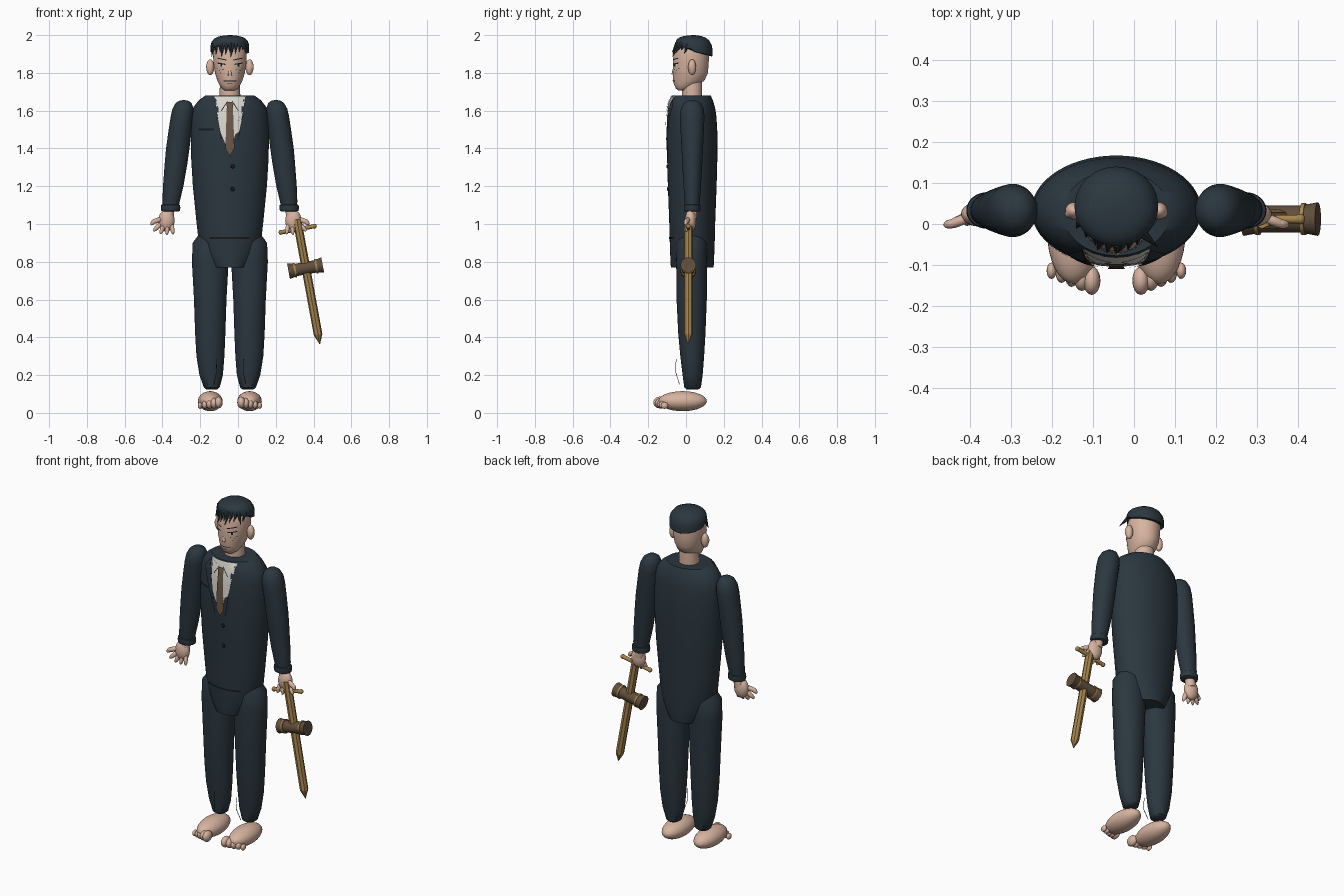
import bpy, bmesh, math
from mathutils import Vector

if "Cube" in bpy.data.objects:
    bpy.data.objects.remove(bpy.data.objects["Cube"])

CX = -0.043  # body centre line


def material(name, r, g, b):
    m = bpy.data.materials.new(name)
    m.diffuse_color = (r, g, b, 1)
    m.use_nodes = True
    m.node_tree.nodes["Principled BSDF"].inputs["Base Color"].default_value = m.diffuse_color
    return m


SUIT = material("navy suit", 0.024, 0.038, 0.050)
DARK = material("near black", 0.008, 0.010, 0.013)
SKIN = material("skin", 0.68, 0.45, 0.345)
SHIRT = material("shirt white", 0.72, 0.70, 0.64)
TIE = material("tie brown", 0.15, 0.10, 0.066)
GOLD = material("old gold", 0.38, 0.235, 0.075)
WOOD = material("mallet brown", 0.12, 0.077, 0.046)


def finish(name, bm, mat, angle=40):
    bmesh.ops.recalc_face_normals(bm, faces=bm.faces[:])
    me = bpy.data.meshes.new(name)
    bm.to_mesh(me)
    bm.free()
    me.materials.append(mat)
    for p in me.polygons:
        p.use_smooth = True
    me.set_sharp_from_angle(angle=math.radians(angle))
    ob = bpy.data.objects.new(name, me)
    bpy.context.collection.objects.link(ob)
    return ob


def loft(name, rings, mat, n=40):
    """Skin elliptical rings given as (z, cx, cy, rx, ry)."""
    bm = bmesh.new()
    loops = []
    for z, cx, cy, rx, ry in rings:
        loops.append([bm.verts.new((cx + rx * math.cos(2 * math.pi * i / n),
                                    cy + ry * math.sin(2 * math.pi * i / n), z)) for i in range(n)])
    for a, b in zip(loops, loops[1:]):
        for i in range(n):
            bm.faces.new((a[i], a[(i + 1) % n], b[(i + 1) % n], b[i]))
    bm.faces.new(loops[0])
    bm.faces.new(loops[-1])
    return finish(name, bm, mat)


def rod(name, a, b, r1, r2, mat, n=16):
    a, b = Vector(a), Vector(b)
    bm = bmesh.new()
    bmesh.ops.create_cone(bm, cap_ends=True, segments=n, radius1=r1, radius2=r2, depth=(b - a).length)
    q = (b - a).to_track_quat('Z', 'Y')
    for v in bm.verts:
        v.co = q @ v.co + (a + b) / 2
    return finish(name, bm, mat)


def ball(name, c, size, mat, axis=(0, 0, 1), n=24):
    bm = bmesh.new()
    bmesh.ops.create_uvsphere(bm, u_segments=n, v_segments=n // 2, radius=1)
    q = Vector(axis).to_track_quat('Z', 'Y')
    for v in bm.verts:
        v.co = q @ Vector((v.co.x * size[0], v.co.y * size[1], v.co.z * size[2])) + Vector(c)
    return finish(name, bm, mat)


def front_y(rings, x, z):
    """Front surface of a lofted part at x, z."""
    for a, b in zip(rings, rings[1:]):
        if a[0] <= z <= b[0]:
            t = (z - a[0]) / (b[0] - a[0])
            _, cx, cy, rx, ry = [p + (q - p) * t for p, q in zip(a, b)]
            u = min(1, abs(x - cx) / rx)
            return cy - ry * math.sqrt(1 - u * u)
    return 0


def patch(name, rings, pts, mat, off=0.003):
    """Thin plate laid over the front of a lofted part; points are (x from centre, z)."""
    bm = bmesh.new()
    bm.faces.new([bm.verts.new((CX + x, 0, z)) for x, z in pts])
    bmesh.ops.triangulate(bm, faces=bm.faces[:])
    bmesh.ops.subdivide_edges(bm, edges=bm.edges[:], cuts=5, use_grid_fill=True)
    for v in bm.verts:
        v.co.y = front_y(rings, v.co.x, v.co.z) - off
    return finish(name, bm, mat)


def strip(name, rings, x1, z1, x2, z2, w, mat, off=0.003):
    d = Vector((x2 - x1, z2 - z1)).normalized() * w / 2
    patch(name, rings, [(x1 - d.y, z1 + d.x), (x1 + d.y, z1 - d.x),
                        (x2 + d.y, z2 - d.x), (x2 - d.y, z2 + d.x)], mat, off)


# Jacket body with rounded lower flap
torso = [(z, CX, cy, rx, ry) for z, cy, rx, ry in (
    (0.77, .033, .10, .113), (0.80, .033, .122, .115), (0.85, .033, .148, .117),
    (0.93, .033, .168, .12), (1.02, .033, .178, .122), (1.2, .033, .196, .129),
    (1.35, .033, .205, .133), (1.47, .033, .207, .134), (1.57, .032, .203, .129),
    (1.62, .031, .192, .122), (1.655, .029, .165, .113), (1.68, .027, .13, .104))]
loft("jacket", torso, SUIT, 56)

# Shirt, collar, lapels and tie
patch("shirt", torso, [(-.082, 1.675), (.082, 1.675), (.052, 1.49), (.022, 1.47), (0, 1.37),
                       (-.022, 1.47), (-.052, 1.49)], SHIRT)
patch("tie", torso, [(-.016, 1.63), (.016, 1.63), (.024, 1.40), (0, 1.36), (-.024, 1.40)], TIE, .009)
patch("tie_knot", torso, [(-.02, 1.645), (.02, 1.645), (.012, 1.60), (-.012, 1.60)], TIE, .012)
for s in (-1, 1):
    patch("collar_wing", torso, [(s * .078, 1.675), (s * .012, 1.65), (s * .045, 1.60)], SHIRT, .008)
    strip("collar_edge", torso, s * .012, 1.65, s * .045, 1.60, .004, DARK, .009)
    patch("lapel", torso, [(s * .085, 1.675), (s * .12, 1.62), (s * .095, 1.60), (s * .11, 1.585),
                           (s * .03, 1.36), (s * .052, 1.50)], SUIT, .007)
    patch("lapel_notch", torso, [(s * .11, 1.605), (s * .062, 1.625), (s * .06, 1.59)], SUIT, .009)
strip("breast_pocket", torso, -.165, 1.50, -.085, 1.50, .010, DARK)
strip("jacket_fold", torso, -.105, 0.925, .105, 0.925, .010, DARK)
for z in (1.305, 1.185):
    ball("button", (CX + .015, front_y(torso, CX + .015, z), z), (.011, .006, .011), DARK, n=12)

# Neck and head
loft("neck", [(1.66, CX, .032, .056, .054), (1.76, CX, .032, .052, .054)], SKIN)
head = [(z, CX, cy, rx, ry) for z, cy, rx, ry in (
    (1.708, -.02, .028, .022), (1.718, -.012, .042, .042), (1.735, 0, .054, .062),
    (1.76, .015, .067, .083), (1.80, .023, .079, .093), (1.85, .025, .087, .095),
    (1.90, .028, .089, .094), (1.95, .032, .082, .084), (1.98, .035, .055, .058))]
loft("head", head, SKIN, 48)
for s in (-1, 1):
    ball("ear", (CX + s * .104, .032, 1.83), (.021, .021, .042), SKIN)
    ball("ear_hollow", (CX + s * .113, .026, 1.832), (.013, .012, .026), SKIN, n=12)
    strip("eyelid", head, s * .024, 1.845, s * .066, 1.852, .006, DARK)
    patch("eye_white", head, [(s * .028, 1.843), (s * .06, 1.848), (s * .056, 1.835), (s * .036, 1.833)], SHIRT, .002)
    patch("pupil", head, [(s * .04, 1.846), (s * .051, 1.847), (s * .050, 1.834), (s * .041, 1.834)], DARK, .004)
    strip("eyebrow", head, s * .018, 1.868, s * .066, 1.878, .005, DARK)
    for fx, fz in ((.035, 1.818), (.052, 1.812), (.062, 1.822), (.046, 1.80)):
        strip("freckle", head, s * fx, fz, s * (fx + .004), fz, .004, DARK)
    strip("nostril", head, s * .006, 1.785, s * .013, 1.788, .003, DARK)
rod("nose", (CX, -.062, 1.835), (CX, -.068, 1.79), .004, .010, SKIN, 10)
strip("mouth", head, -.034, 1.757, .034, 1.757, .004, DARK)
strip("lower_lip", head, -.014, 1.742, .014, 1.742, .003, DARK)

# Hair cap, its rim higher over the forehead
bm = bmesh.new()
N, prev = 40, None
for t, k in ((0, .97), (.02, 1), (.35, 1.0), (.55, .95), (.75, .82), (.88, .63), (.96, .38), (1, .04)):
    ring = []
    for i in range(N):
        a = 2 * math.pi * i / N
        y = .043 + .097 * math.sin(a) * k
        rim = 1.912 - .025 * math.sin(a) + .010 * math.cos(2 * a) * (math.sin(a) < 0)
        rim += .02 * max(0, -math.sin(a)) ** 2
        ring.append(bm.verts.new((CX + .102 * math.cos(a) * k, y, rim + (2.0 - rim) * t)))
    if prev:
        for i in range(N):
            bm.faces.new((prev[i], prev[(i + 1) % N], ring[(i + 1) % N], ring[i]))
    else:
        bm.faces.new(ring)
    prev = ring
bm.faces.new(prev)
finish("hair", bm, SUIT, 50)
# Fringe of pointed locks
for i in range(11):
    u = -1 + i / 5
    x = CX + .085 * u
    y = -.055 + .055 * u * u
    rod("fringe_lock", (x, y + .01, 1.955), (x - .012 + .006 * (i % 3), y - .018 + .008 * u * u,
        1.885 + .012 * (i % 3)), .014, .001, SUIT, 8)
rod("side_lock", (CX + .06, -.02, 1.96), (CX + .10, -.055, 1.905), .014, .001, SUIT, 8)

# Mirrored limbs
for s in (-1, 1):
    side = "left" if s > 0 else "right"
    # trouser leg
    loft(side + "_trouser_leg", [(z, CX + s * c, y, rx, ry) for z, c, y, rx, ry in (
        (0.125, .096, .035, .030, .032), (0.135, .096, .035, .042, .044), (0.2, .099, .035, .062, .053),
        (0.3, .103, .033, .074, .063), (0.42, .104, .031, .080, .072), (0.6, .104, .03, .086, .08),
        (0.8, .104, .03, .097, .082), (0.9, .102, .03, .095, .08), (0.95, .09, .03, .07, .06))], SUIT)
    # trouser crease
    pts = [(.072, -.052, .285), (.070, -.056, .22), (.085, -.034, .15)]
    for a, b in zip(pts, pts[1:]):
        rod(side + "_crease", (CX + s * a[0], a[1], a[2]), (CX + s * b[0], b[1], b[2]), .0015, .0015, SUIT, 6)
    # foot and toes
    fx = CX + s * .104
    ball(side + "_foot", (fx, -.018, .062), (.065, .128, .053), SKIN, n=32)
    for i in range(5):
        r = .025 - .0027 * i
        ball(side + "_toe", (fx + s * (-.044 + .0245 * i), -.138 + .006 * i, .01 + .045 - .004 * i),
             (r * .85, r * 1.4, r * 1.25), SKIN, n=16)
    # sleeve
    loft(side + "_sleeve", [(z, CX + s * c, .033, rx, ry) for z, c, rx, ry in (
        (1.075, .314, .040, .036), (1.12, .311, .046, .041), (1.2, .300, .054, .046),
        (1.32, .285, .060, .053), (1.40, .276, .062, .057), (1.50, .263, .061, .062),
        (1.57, .253, .060, .065), (1.61, .248, .056, .060), (1.64, .245, .042, .045),
        (1.652, .244, .026, .028), (1.656, .244, .006, .006))], SUIT)
    loft(side + "_cuff", [(z, CX + s * .314, .033, r, r * .86) for z, r in (
        (1.066, .042), (1.07, .049), (1.085, .052), (1.10, .050), (1.104, .044))], SUIT)
    # hand
    hx = CX + s * .328
    rod(side + "_wrist", (hx - s * .008, .033, 1.08), (hx, .028, 1.03), .027, .030, SKIN)
    ball(side + "_palm", (hx + s * .008, .024, 1.018), (.043, .030, .058), SKIN)
    for i in range(4):
        bx = hx + s * (-.018 + .019 * i)
        tip = Vector((bx + s * (.012 * i - .008), .004, .952 + .005 * (i - 1) ** 2))
        base = Vector((bx, .018, 1.0))
        ball(side + "_finger", (base + tip) / 2, (.0115, .013, .036), SKIN, tip - base, 14)
    ball(side + "_thumb", (hx + s * .058, .006, 1.018), (.013, .014, .036), SKIN, (s * .8, -.3, -.25), 14)
    ball(side + "_thumb_tip", (hx + s * .078, .0, 1.010), (.011, .012, .020), SKIN, (s * .5, -.1, -.6), 14)

# Sword with a mallet head round its blade
Y = .012
top, tip = Vector((.312, Y, 1.025)), Vector((.433, Y, .365))
d = (tip - top).normalized()
p = Vector((-d.z, 0, d.x))
rod("sword_blade", top, tip - d * .05, .023, .023, GOLD, 8)
rod("sword_tip", tip - d * .05, tip, .023, .002, GOLD, 8)
g = Vector((.316, Y, .972))
rod("crossguard", g - p * .094, g + p * .094, .011, .011, GOLD, 10)
for s in (-1, 1):
    ball("guard_end", g + p * s * .09, (.013, .013, .013), GOLD, n=12)
m = Vector((.358, Y, .766))
rod("mallet_head", m - p * .09, m + p * .09, .033, .033, WOOD, 28)
for s in (-1, 1):
    rod("mallet_flare", m + p * s * .055, m + p * s * .092, .034, .041, WOOD, 28)
    rod("mallet_band", m + p * s * .052, m + p * s * .062, .039, .039, GOLD, 28)
